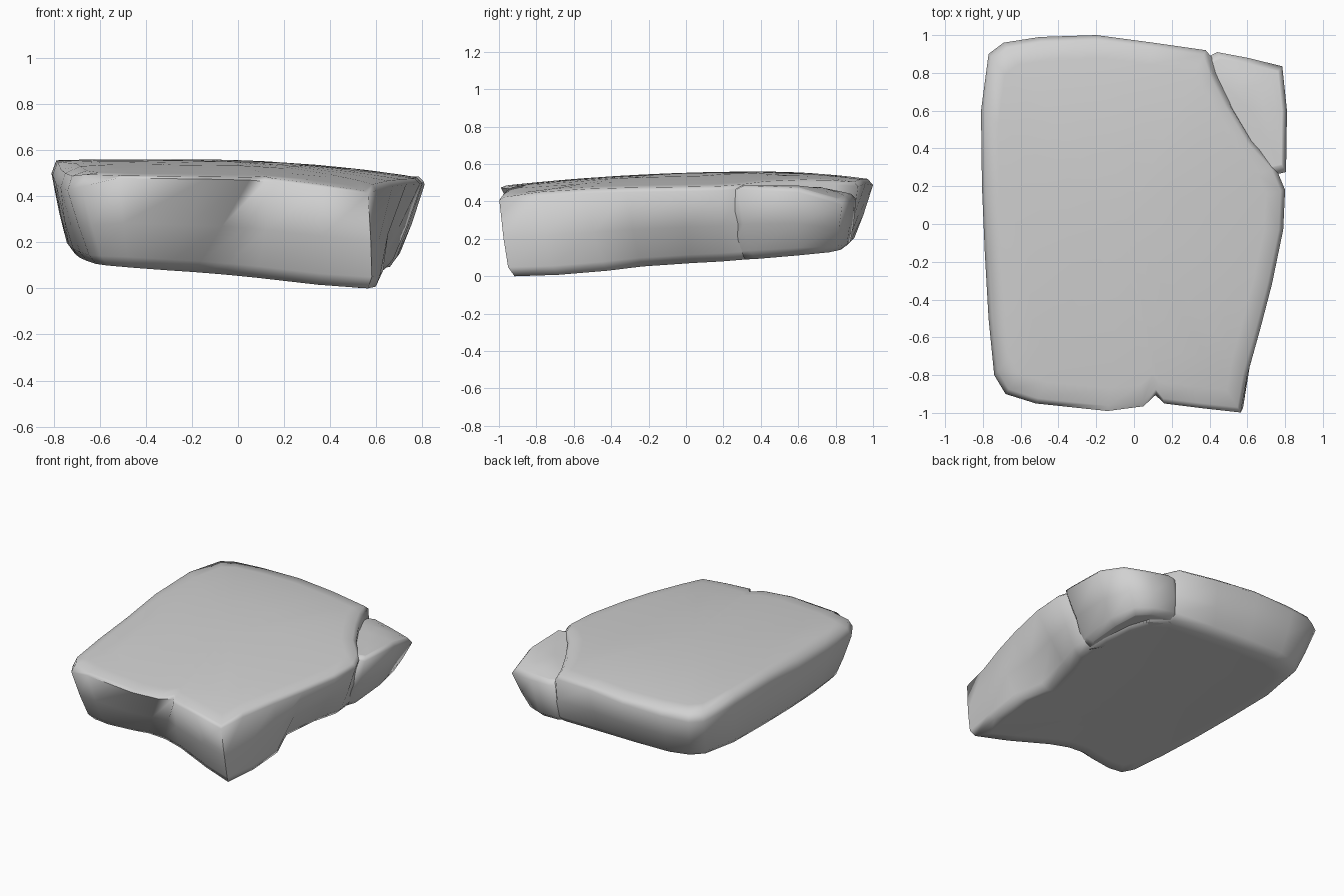
import bpy
import bmesh
import math
from mathutils import Vector

default_cube = bpy.data.objects.get("Cube")
if default_cube:
    bpy.data.objects.remove(default_cube, do_unlink=True)

# Plain grey stone
stone = bpy.data.materials.new("grey stone")
stone.use_nodes = True
colour = (0.64, 0.64, 0.64, 1)
stone.diffuse_color = colour
shader = stone.node_tree.nodes["Principled BSDF"]
shader.inputs["Base Color"].default_value = colour
shader.inputs["Roughness"].default_value = 0.9


def slab_top(x, y):
    """Gently domed upper surface, worn at the front corner and left edge."""
    side_fall = 0.08 * max(0, x + 0.2) ** 2
    depth_fall = (0.12 if y > 0.4 else 0.04) * (y - 0.4) ** 2
    corner_dip = 0.07 * max(0, 0.4 * (x - 0.15) - (y + 0.87) - 0.02)
    left_wear = 0.8 * max(0, -x - 0.68) * min(0.5, max(0, 0.3 - y))
    return 0.56 - side_fall - depth_fall - corner_dip - left_wear


def slab_rim(x, y):
    """Widest edge, a little below the upper surface."""
    drop = 0.02 + 0.045 * max(0, -x) if y > -0.9 else 0.008
    return slab_top(x, y) - drop


def chip_top(x, y):
    """Broken corner block, set lower than the slab and falling to its corner."""
    back_fall = 0.2 * max(0, y - 0.75) + 0.06 * max(0, 0.75 - x)
    return 0.485 - back_fall - 0.25 * max(0, x + y - 1.35)


def chip_rim(x, y):
    return chip_top(x, y) - 0.02


def underside(x, y):
    """Tilted underside with a slight twist toward the back left."""
    twist = 0.045 * min(0, x - 0.4) * (y + 0.8)
    return max(0, 0.118 - 0.087 * x + 0.085 * y + twist)


def build_block(name, stations, top, rim, centre, bulges, edge_scale):
    """Loft rings from the underside through the rim to the crown."""
    bm = bmesh.new()
    centre = Vector(centre)
    rims = [Vector(s[:2]) for s in stations]
    feet = [Vector(s[2:]) for s in stations]

    def ring(points, height):
        return [bm.verts.new((p.x, p.y, height(p.x, p.y))) for p in points]

    def scaled(points, scale):
        return [centre + (p - centre) * scale for p in points]

    def wall(blend, push):
        verts = []
        for r, f in zip(rims, feet):
            p = f.lerp(r, blend) + (r - centre).normalized() * push
            low, high = underside(f.x, f.y), rim(r.x, r.y)
            verts.append(bm.verts.new((p.x, p.y, low + (high - low) * blend)))
        return verts

    rings = [ring(scaled(feet, s), underside) for s in (0.5, 0.88, 0.975)]
    rings += [wall(0.12, bulges[0]), wall(0.5, bulges[1]), ring(rims, rim)]
    rings += [ring(scaled(rims, s), top) for s in (edge_scale, 0.88, 0.7, 0.4)]

    def cap(loop, height):
        tip = bm.verts.new((centre.x, centre.y, height(*centre)))
        for a, b in zip(loop, loop[1:] + loop[:1]):
            bm.faces.new((a, b, tip))

    count = len(stations)
    for lower, upper in zip(rings, rings[1:]):
        for i in range(count):
            j = (i + 1) % count
            bm.faces.new((lower[i], lower[j], upper[j], upper[i]))
    cap(rings[0], underside)
    cap(rings[-1], top)
    bmesh.ops.recalc_face_normals(bm, faces=bm.faces)

    mesh = bpy.data.meshes.new(name)
    bm.to_mesh(mesh)
    bm.free()
    mesh.materials.append(stone)
    block = bpy.data.objects.new(name, mesh)
    bpy.context.collection.objects.link(block)
    bpy.ops.object.select_all(action="DESELECT")
    block.select_set(True)
    bpy.context.view_layer.objects.active = block
    bpy.ops.object.shade_smooth_by_angle(angle=math.radians(75))
    return block


# Each station: rim x, rim y, foot x, foot y
slab_outline = [
    # front face with its nick
    (-.68, -.9, -.58, -.82), (-.52, -.95, -.47, -.82), (-.14, -.99, -.3, -.78),
    (.05, -.965, -.19, -.745), (.12, -.9, -.06, -.74), (.16, -.95, .08, -.77),
    (.36, -.975, .36, -.87), (.565, -.998, .58, -.94),
    # right wall
    (.6, -.8, .615, -.7), (.67, -.55, .62, -.43), (.73, -.32, .54, -.24),
    (.79, -.03, .59, .03), (.8, .18, .65, .2),
    # broken corner line
    (.75, .3, .65, .32), (.62, .44, .64, .46), (.5, .64, .6, .66),
    (.42, .8, .53, .79), (.38, .92, .38, .86),
    # back face
    (.1, .96, .06, .87), (-.2, 1, -.2, .88), (-.5, .99, -.48, .88),
    (-.69, .96, -.62, .84), (-.77, .9, -.69, .76),
    # left wall
    (-.81, .6, -.73, .5), (-.805, .2, -.72, .15), (-.79, -.15, -.7, -.2),
    (-.77, -.5, -.67, -.5), (-.74, -.8, -.63, -.75),
]
build_block("stone_slab", slab_outline, slab_top, slab_rim, (-.05, 0),
            (0.005, 0.008), 0.972)

# Split corner block tucked against the slab
chip_outline = [
    (.34, .86, .34, .8), (.4, .62, .4, .62), (.6, .34, .55, .36),
    (.74, .26, .62, .28), (.805, .275, .66, .37), (.81, .6, .66, .6),
    (.785, .835, .63, .77), (.6, .88, .54, .83), (.44, .91, .41, .85),
]
build_block("broken_corner", chip_outline, chip_top, chip_rim, (.6, .62),
            (0.025, 0.02), 0.9)
